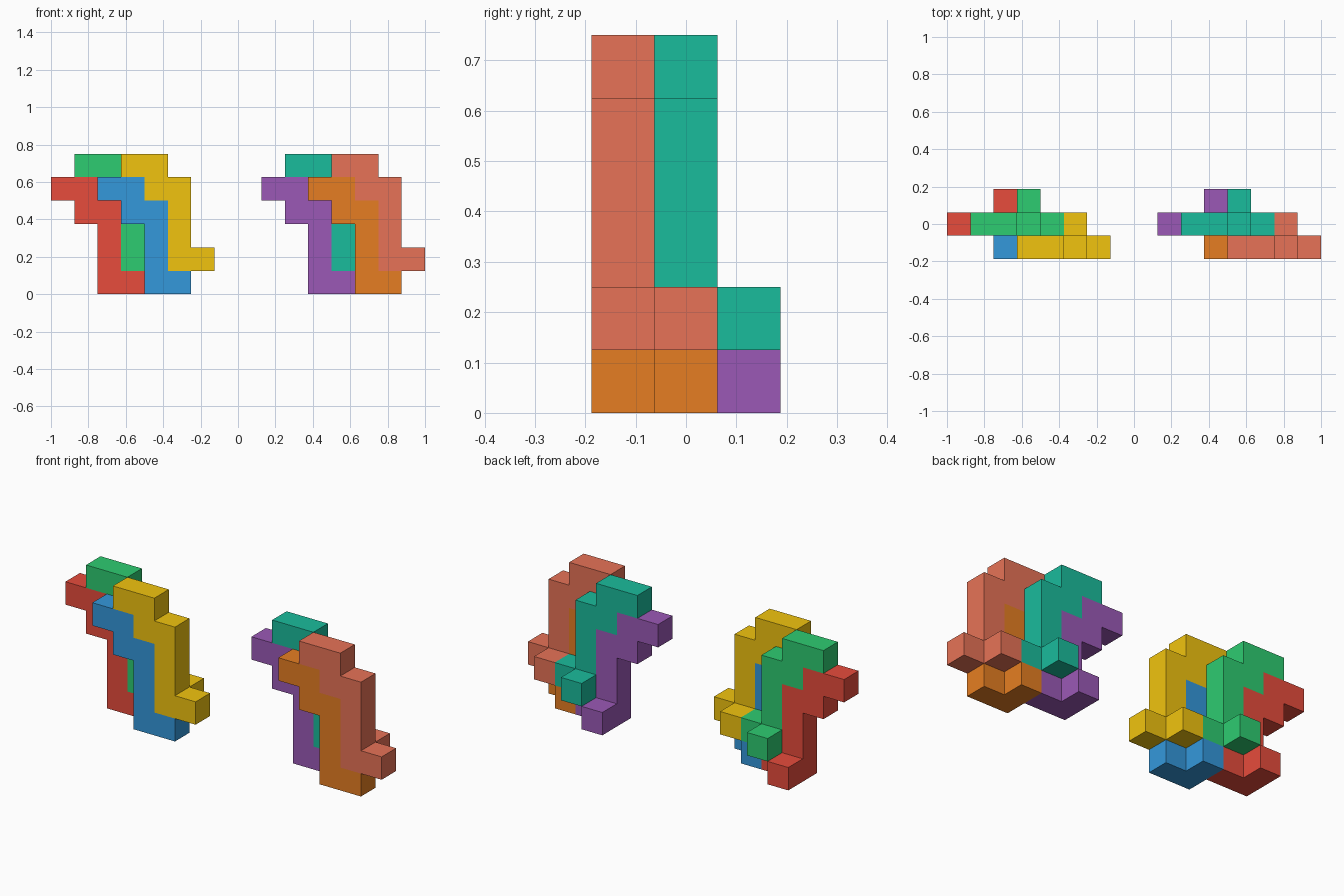
import bpy, bmesh
from mathutils import Color, Vector

if "Cube" in bpy.data.objects:
    bpy.data.objects.remove(bpy.data.objects["Cube"])

U = 0.125  # edge length of one cube cell

# One puzzle piece as cube cells (x, y, z): hooked arm, leg, foot and back toe
CELLS = {(0, 0, 4), (1, 0, 4), (1, 0, 3), (2, 0, 3), (2, 0, 2),
         (2, 0, 1), (2, 0, 0), (3, 0, 0), (2, 1, 0)}

# Corner order for a quad, in the two axes across the face normal
RING = ((0, 0), (1, 0), (1, 1), (0, 1))


def make_piece(name, cell_offset, x_start, color):
    """Outer skin of the cells, with shared vertices and merged flat faces."""
    bm = bmesh.new()
    origin = Vector((x_start, -1.5 * U, 0))
    for cell in sorted(CELLS):
        for axis in range(3):
            for side in (0, 1):
                near = list(cell)
                near[axis] += 1 if side else -1
                if tuple(near) in CELLS:
                    continue
                quad = []
                for a, b in (RING if side else RING[::-1]):
                    p = Vector(cell) + Vector(cell_offset)
                    p[axis] += side
                    p[(axis + 1) % 3] += a
                    p[(axis + 2) % 3] += b
                    quad.append(bm.verts.new(origin + p * U))
                bm.faces.new(quad)
    bmesh.ops.remove_doubles(bm, verts=bm.verts, dist=1e-4)
    bmesh.ops.dissolve_limit(bm, angle_limit=0.01, verts=bm.verts, edges=bm.edges)
    mesh = bpy.data.meshes.new(name)
    bm.to_mesh(mesh)
    bm.free()
    mat = bpy.data.materials.new(name + "_color")
    mat.diffuse_color = (*Color(color).from_srgb_to_scene_linear(), 1)
    mat.use_nodes = True
    mat.node_tree.nodes["Principled BSDF"].inputs["Base Color"].default_value = mat.diffuse_color
    mesh.materials.append(mat)
    bpy.context.collection.objects.link(bpy.data.objects.new(name, mesh))


# Each cluster nests four pieces: low/high pair at the back, low/high pair in front
OFFSETS = ((0, 1, 0), (1, 1, 1), (2, 0, 0), (3, 0, 1))
CLUSTERS = (
    ("left", -1.0, (("red", (0.906, 0.298, 0.235)), ("green", (0.18, 0.80, 0.443)),
                    ("blue", (0.204, 0.596, 0.859)), ("yellow", (0.945, 0.769, 0.059)))),
    ("right", 0.125, (("purple", (0.608, 0.349, 0.714)), ("teal", (0.102, 0.737, 0.612)),
                      ("orange", (0.902, 0.494, 0.133)), ("coral", (0.906, 0.45, 0.34)))),
)
for side, x_start, colors in CLUSTERS:
    for offset, (label, rgb) in zip(OFFSETS, colors):
        make_piece(f"{side}_{label}_piece", offset, x_start, rgb)
